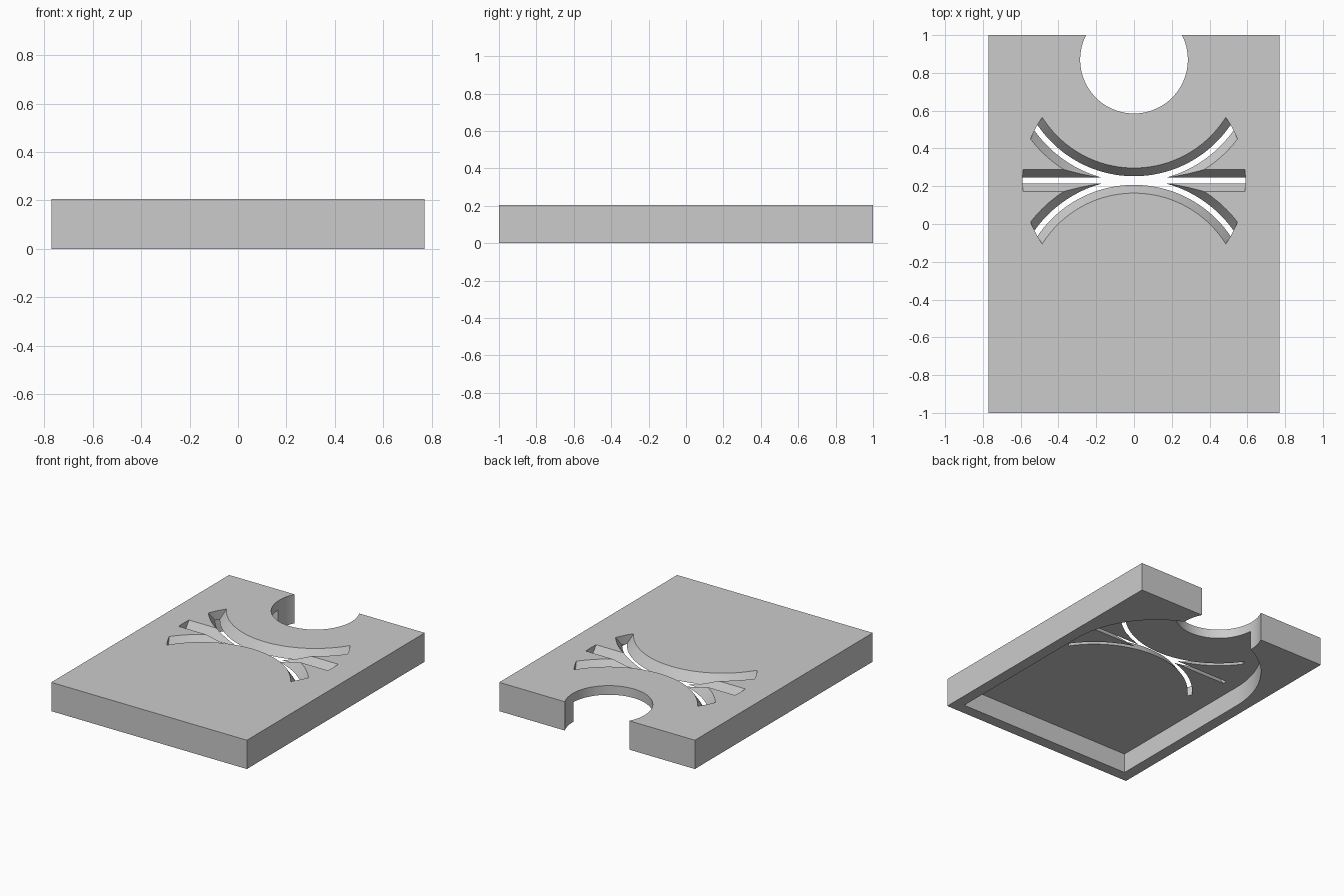
import bpy
import bmesh
from math import cos, sin, pi, radians

if "Cube" in bpy.data.objects:
    bpy.data.objects.remove(bpy.data.objects["Cube"], do_unlink=True)

HEIGHT, CEILING = 0.205, 0.14      # overall height, underside of the top skin
HALF_W = 0.77
WALL = 0.08
MID_Y = 0.23                       # centre of the groove pattern
HOLE_Y, HOLE_R = 0.87, 0.285
ARC_R = 0.632                      # radius of the curved grooves
PATTERN_R = 0.59                   # grooves stop at this circle
LOW, HIGH = 0.13, 0.22             # height range of the groove cutters

gray = bpy.data.materials.new("plain gray")
gray.use_nodes = True
color = (0.6, 0.6, 0.6, 1)
gray.diffuse_color = color
gray.node_tree.nodes["Principled BSDF"].inputs["Base Color"].default_value = color


def make_object(name, bm):
    bmesh.ops.recalc_face_normals(bm, faces=bm.faces)
    mesh = bpy.data.meshes.new(name)
    bm.to_mesh(mesh)
    bm.free()
    mesh.materials.append(gray)
    obj = bpy.data.objects.new(name, mesh)
    bpy.context.collection.objects.link(obj)
    return obj


def arc(cy, r, start, end, n):
    return [(r * cos(start + (end - start) * i / n),
             cy + r * sin(start + (end - start) * i / n)) for i in range(n + 1)]


def prism(name, outline, z0, z1):
    bm = bmesh.new()
    face = bm.faces.new([bm.verts.new((x, y, z0)) for x, y in outline])
    top = bmesh.ops.extrude_face_region(bm, geom=[face])["geom"]
    verts = [v for v in top if isinstance(v, bmesh.types.BMVert)]
    bmesh.ops.translate(bm, verts=verts, vec=(0, 0, z1 - z0))
    return make_object(name, bm)


def disc(name, cy, r, z0, z1):
    return prism(name, arc(cy, r, 0, 2 * pi, 128)[:-1], z0, z1)


def groove_section():
    """Tapered cross-section as (offset, height): a thin slit widening upward."""
    def half(z):
        return 0.015 + 0.0435 * (z - CEILING) / (HEIGHT - CEILING)
    return [(-half(LOW), LOW), (half(LOW), LOW), (half(HIGH), HIGH), (-half(HIGH), HIGH)]


def sweep(name, rows, closed):
    """Skin a list of four-point sections."""
    bm = bmesh.new()
    rings = [[bm.verts.new(p) for p in row] for row in rows]
    pairs = list(zip(rings, rings[1:]))
    if closed:
        pairs.append((rings[-1], rings[0]))
    else:
        bm.faces.new(rings[0])
        bm.faces.new(rings[-1])
    for a, b in pairs:
        for k in range(4):
            m = (k + 1) % 4
            bm.faces.new((a[k], a[m], b[m], b[k]))
    return make_object(name, bm)


def ring_groove(name, cy):
    rows = []
    for i in range(160):
        t = 2 * pi * i / 160
        rows.append([((ARC_R + d) * cos(t), cy + (ARC_R + d) * sin(t), z)
                     for d, z in groove_section()])
    return sweep(name, rows, True)


def boolean(target, tool, operation):
    mod = target.modifiers.new("cut", "BOOLEAN")
    mod.operation, mod.solver, mod.object = operation, "EXACT", tool
    bpy.context.view_layer.objects.active = target
    bpy.ops.object.modifier_apply(modifier=mod.name)
    bpy.data.objects.remove(tool, do_unlink=True)


# Solid block
plate = prism("cover_plate", [(-HALF_W, -1), (HALF_W, -1), (HALF_W, 1), (-HALF_W, 1)], 0, HEIGHT)

# Hollow underside: straight sides with a rounded back end
inner = HALF_W - WALL
pocket = [(-inner, -1 + WALL), (inner, -1 + WALL)] + arc(MID_Y, inner, 0, pi, 80)
boolean(plate, prism("pocket_cutter", pocket, -0.1, CEILING), "DIFFERENCE")

# Round notch in the back edge
boolean(plate, disc("notch_cutter", HOLE_Y, HOLE_R, -0.1, HEIGHT + 0.1), "DIFFERENCE")

# One straight and two mirrored curved grooves, trimmed to a circle
straight = sweep("straight_groove",
                 [[(x, MID_Y + d, z) for d, z in groove_section()] for x in (-0.7, 0.7)], False)
grooves = [straight,
           ring_groove("back_groove", HOLE_Y),
           ring_groove("front_groove", 2 * MID_Y - HOLE_Y)]
for groove in grooves:
    boolean(groove, disc("trim", MID_Y, PATTERN_R, 0, HEIGHT + 0.1), "INTERSECT")
    boolean(plate, groove, "DIFFERENCE")

# Smooth curved walls, sharp edges
bpy.ops.object.select_all(action="DESELECT")
plate.select_set(True)
bpy.context.view_layer.objects.active = plate
bpy.ops.object.shade_smooth_by_angle(angle=radians(30))
